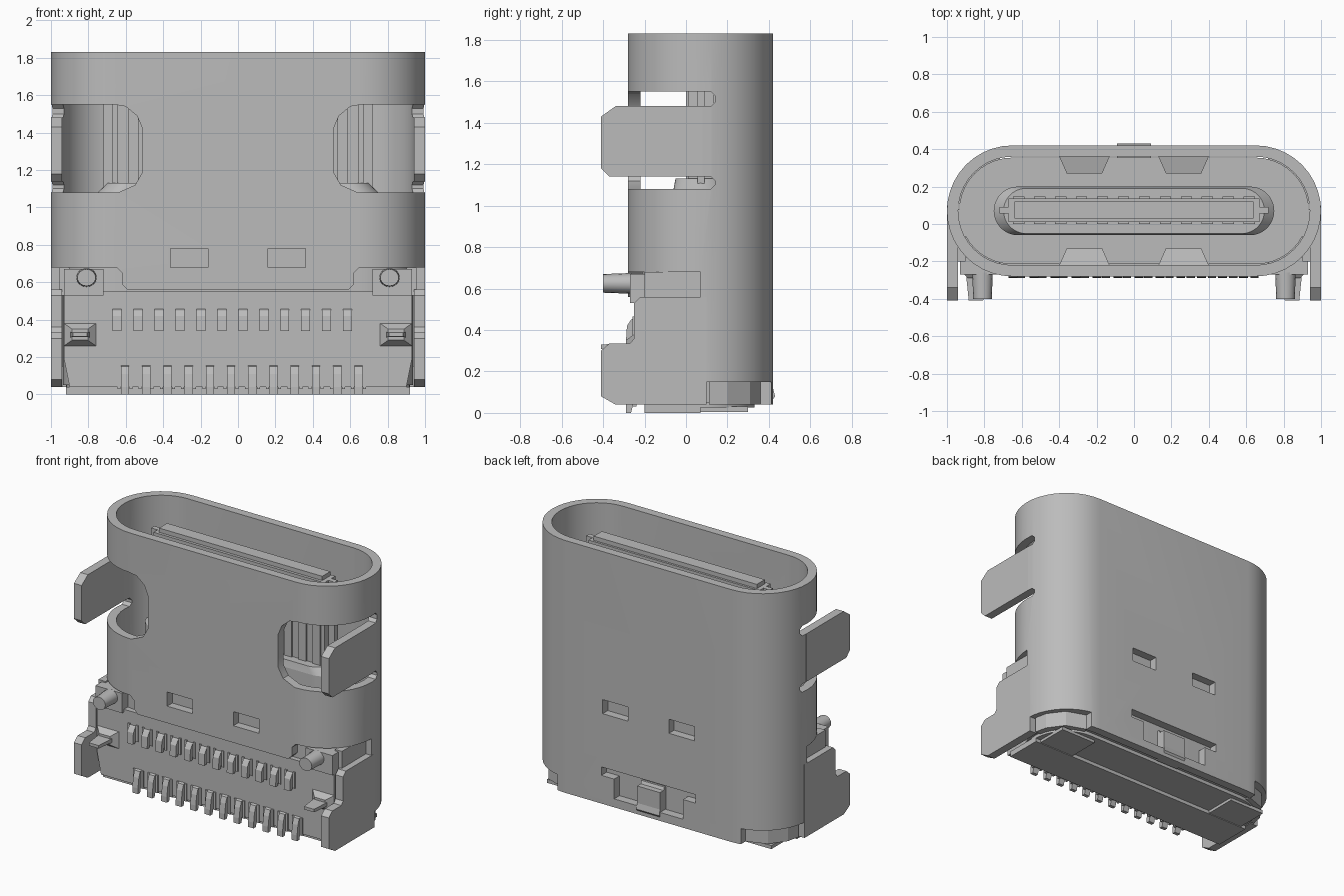
import bpy, bmesh, math
from mathutils import Vector

cube = bpy.data.objects.get("Cube")
if cube:
    bpy.data.objects.remove(cube, do_unlink=True)

metal = bpy.data.materials.new("plain grey")
metal.use_nodes = True
GREY = (0.5, 0.5, 0.5, 1)
metal.diffuse_color = GREY
metal.node_tree.nodes["Principled BSDF"].inputs["Base Color"].default_value = GREY

WALL, MID = 0.06, 0.07


def place(axis, p, d):
    return {"x": (d, p[0], p[1]), "y": (p[0], d, p[1]), "z": (p[0], p[1], d)}[axis]


def prism(name, pts, axis, a, b, tip=1.0):
    """Extrude an outline along an axis; tip scales the far end."""
    bm = bmesh.new()
    c = sum((Vector(p) for p in pts), Vector((0, 0))) / len(pts)
    near = [bm.verts.new(place(axis, p, a)) for p in pts]
    far = [bm.verts.new(place(axis, c + (Vector(p) - c) * tip, b)) for p in pts]
    bm.faces.new(near)
    bm.faces.new(far)
    n = len(pts)
    for i in range(n):
        j = (i + 1) % n
        bm.faces.new((near[i], near[j], far[j], far[i]))
    bmesh.ops.recalc_face_normals(bm, faces=bm.faces)
    mesh = bpy.data.meshes.new(name)
    bm.to_mesh(mesh)
    bm.free()
    mesh.materials.append(metal)
    ob = bpy.data.objects.new(name, mesh)
    bpy.context.collection.objects.link(ob)
    return ob


def rect(x0, x1, y0, y1):
    return [(x0, y0), (x1, y0), (x1, y1), (x0, y1)]


def box(name, x, y, z, tip=1.0):
    return prism(name, rect(*x, *y), "z", *z, tip)


def stadium(half, r, cy=MID, n=20):
    arc = [math.pi * (i / n - 0.5) for i in range(n + 1)]
    right = [(half - r + r * math.cos(t), cy + r * math.sin(t)) for t in arc]
    return right + [(-x, 2 * cy - y) for x, y in right]


def mirror_pts(pts, s):
    return [(s * x, y) for x, y in pts]


def span(s, a, b):
    return tuple(sorted((s * a, s * b)))


def cut(ob, cutter):
    mod = ob.modifiers.new("cut", "BOOLEAN")
    mod.operation, mod.solver, mod.object = "DIFFERENCE", "EXACT", cutter
    bpy.context.view_layer.objects.active = ob
    bpy.ops.object.modifier_apply(modifier=mod.name)
    bpy.data.objects.remove(cutter, do_unlink=True)


def smooth(ob):
    bpy.ops.object.select_all(action="DESELECT")
    ob.select_set(True)
    bpy.context.view_layer.objects.active = ob
    bpy.ops.object.shade_smooth_by_angle(angle=math.radians(30))


# Outer shell: hollow stadium tube
shell = prism("shell", stadium(1, 0.35), "z", 0.04, 1.83)
cut(shell, prism("bore", stadium(1 - WALL, 0.35 - WALL), "z", -0.1, 2))
# Open lower front with a central skirt
skirt = [(-1.2, -0.1), (1.2, -0.1), (1.2, 0.68), (0.65, 0.68), (0.62, 0.65),
         (0.62, 0.59), (0.59, 0.56), (-0.59, 0.56), (-0.62, 0.59), (-0.62, 0.65),
         (-0.65, 0.68), (-1.2, 0.68)]
cut(shell, prism("front_opening", skirt, "y", -0.6, MID))
window = [(1.2, 1.08), (0.64, 1.08), (0.55, 1.12), (0.51, 1.19), (0.51, 1.42),
          (0.54, 1.49), (0.6, 1.54), (0.66, 1.55), (1.2, 1.55)]
for s in (-1, 1):
    # Side windows with relief slots above and below the tab
    cut(shell, prism("window", mirror_pts(window, s), "y", -0.6, MID))
    for z0, z1 in ((1.48, 1.55), (1.08, 1.14)):
        slot = [(0, z0), (0.12, z0), (0.14, z0 + 0.02), (0.14, z1 - 0.02), (0.12, z1), (0, z1)]
        cut(shell, prism("slot", slot, "x", *span(s, 0.7, 1.2)))
    # Punched latch openings, front and back
    for y in ((-0.4, -0.1), (0.25, 0.6)):
        cut(shell, box("latch_hole", span(s, 0.16, 0.36), y, (0.68, 0.78)))
    # Relieved lower back corners and rear openings
    cut(shell, box("corner_relief", span(s, 0.72, 1.2), (0.1, 0.6), (-0.1, 0.15)))
    cut(shell, box("rear_opening", span(s, 0.09, 0.27), (0.25, 0.6), (0.1, 0.28)))
cut(shell, box("rear_slot", (-0.37, 0.37), (0.25, 0.6), (0.24, 0.3)))
smooth(shell)

# Inner moulding, front block and bottom plate
smooth(prism("inner_moulding", stadium(0.935, 0.285), "z", 0.05, 0.68))
front = [(-0.93, 0.19), (-0.9, 0.04), (0.9, 0.04), (0.93, 0.19), (0.93, 0.55), (-0.93, 0.55)]
prism("front_block", front, "y", -0.25, 0.05)
smooth(prism("bottom_cover", stadium(0.92, 0.26), "z", 0.025, 0.06))
box("bottom_plate", (-0.92, 0.92), (-0.2, MID), (0, 0.04))

# Collar and mating tongue
smooth(prism("tongue_collar", stadium(0.75, 0.13), "z", 0.68, 1.08))
smooth(prism("collar_bevel", stadium(0.75, 0.13), "z", 1.08, 1.13, 0.93))
box("tongue", (-0.67, 0.67), (0.01, 0.135), (1.0, 1.72))
box("tongue_tip", (-0.64, 0.64), (0.03, 0.12), (1.72, 1.75))
box("tongue_mid_plate", (-0.72, 0.72), (0.055, 0.09), (1.0, 1.72))
for i in range(12):
    x = (i - 5.5) * 0.112
    for y in (0.005, 0.14):
        box("tongue_contact", (x - 0.03, x + 0.03), (y - 0.006, y + 0.006), (1.0, 1.66))

# Two rows of curved solder contacts
for i in range(12):
    low, high = 0.02 + (i - 5.5) * 0.1135, -0.03 + (i - 5.5) * 0.112
    foot = [(-0.24, 0.16), (-0.265, 0.15), (-0.28, 0.11), (-0.29, 0.04), (-0.29, 0),
            (-0.265, 0), (-0.255, 0.04), (-0.24, 0.05)]
    prism("lower_contact", foot, "x", low - 0.022, low + 0.022)
    hump = [(-0.24, 0.46), (-0.265, 0.45), (-0.285, 0.42), (-0.29, 0.34), (-0.265, 0.34),
            (-0.25, 0.39), (-0.24, 0.4)]
    prism("upper_contact", hump, "x", high - 0.024, high + 0.024)
    for x, z0, z1 in ((low, 0.03, 0.155), (high, 0.35, 0.465)):
        for e in (-1, 1):
            box("contact_guard", span(1, x + e * 0.024, x + e * 0.04), (-0.258, -0.24), (z0, z1))

upper_tab = [(0.08, 1.14), (-0.37, 1.14), (-0.41, 1.18), (-0.41, 1.43), (-0.34, 1.48), (0.08, 1.48)]
lower_leg = [(0.1, 0.04), (-0.34, 0.04), (-0.41, 0.08), (-0.41, 0.3), (-0.37, 0.335),
             (-0.27, 0.335), (-0.25, 0.36), (-0.25, 0.53), (-0.22, 0.56), (0.1, 0.56)]
for s in (-1, 1):
    # Mounting tabs and legs
    prism("mounting_tab", upper_tab, "x", *span(s, 0.94, 1))
    prism("mounting_leg", lower_leg, "x", *span(s, 0.94, 1))
    # Side wing with round peg
    box("side_wing", span(s, 0.9, 0.955), (-0.2, 0.08), (0.53, 0.68))
    box("peg_base", span(s, 0.72, 0.93), (-0.27, 0), (0.53, 0.67))
    ring = [(s * 0.81 + 0.055 * math.cos(t * math.pi / 8), 0.625 + 0.05 * math.sin(t * math.pi / 8))
            for t in range(16)]
    smooth(prism("peg", ring, "y", -0.26, -0.4, 0.9))
    # Pointed fin
    prism("fin_base", rect(*span(s, 0.76, 0.93), 0.26, 0.38), "y", -0.25, -0.29, 0.5)
    prism("fin", rect(*span(s, 0.79, 0.9), 0.305, 0.335), "y", -0.25, -0.41, 0.7)
    # Inward latch bumps behind the openings
    for a, b in ((-0.222, -0.13), (0.362, 0.27)):
        prism("latch_bump", rect(*span(s, 0.13, 0.4), 0.66, 0.8), "y", a, b, 0.7)
    # Bent corner tabs at the lower back
    bend = [(0.72, 0.36), (0.86, 0.31), (0.94, 0.2), (0.96, 0.11), (0.9, 0.11),
            (0.87, 0.18), (0.8, 0.26), (0.7, 0.3)]
    prism("corner_tab", mirror_pts(bend, s), "z", 0.04, 0.15)
    box("corner_foot", span(s, 0.6, 0.88), (MID, 0.3), (0.005, 0.03))

# Rear latch tongue, slightly proud of the back
prism("rear_latch", [(0.37, 0.26), (0.4, 0.2), (0.43, 0.08), (0.4, 0.04), (0.34, 0.04), (0.34, 0.26)],
      "x", -0.09, 0.09)
